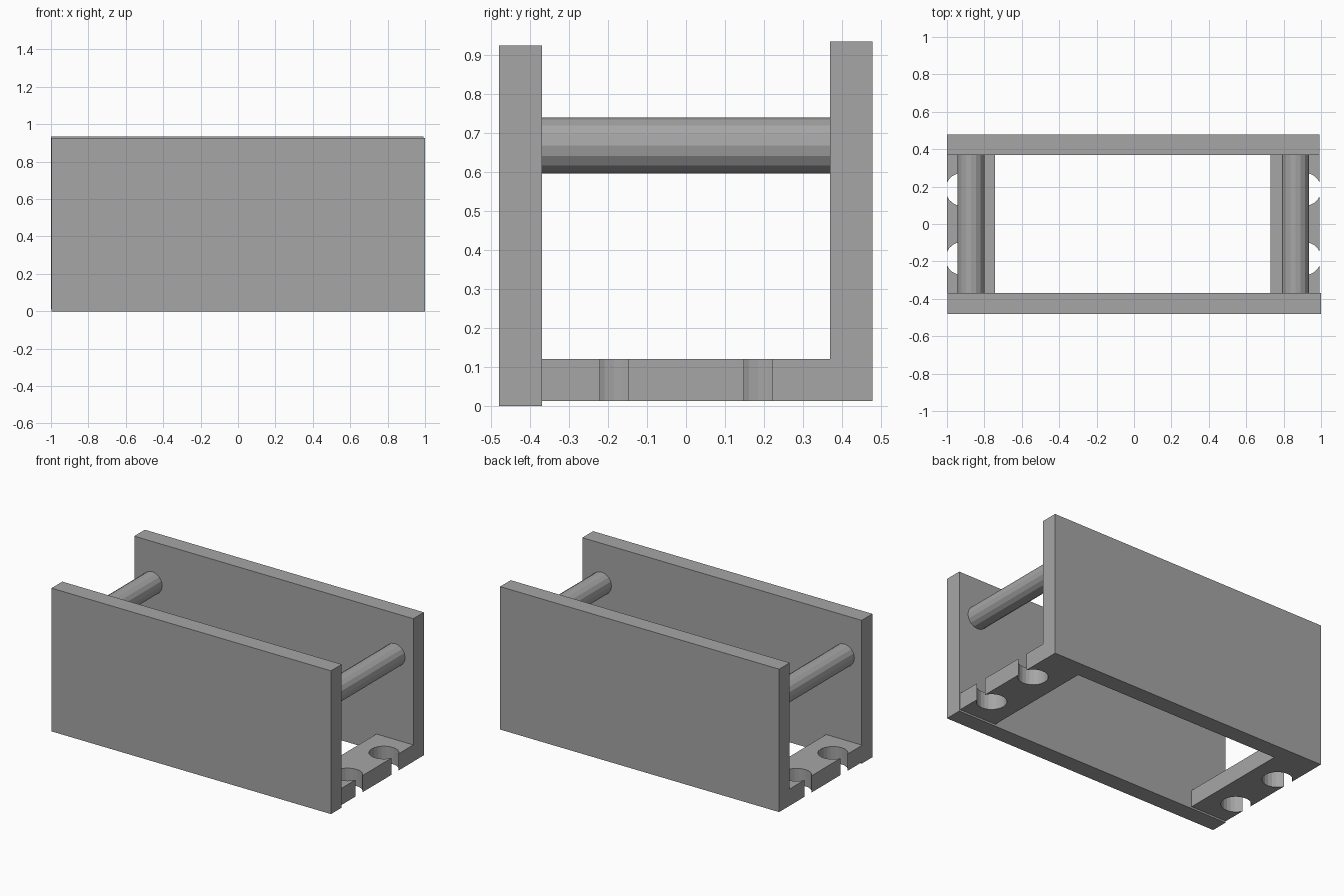
import bpy, bmesh, math
from mathutils import Matrix

cube = bpy.data.objects.get("Cube")
if cube:
    bpy.data.objects.remove(cube, do_unlink=True)

grey = bpy.data.materials.new("plain grey")
grey.use_nodes = True
colour = (0.38, 0.38, 0.38, 1)
grey.diffuse_color = colour
grey.node_tree.nodes["Principled BSDF"].inputs["Base Color"].default_value = colour


def finish(bm, name):
    bmesh.ops.recalc_face_normals(bm, faces=bm.faces)
    mesh = bpy.data.meshes.new(name)
    bm.to_mesh(mesh)
    bm.free()
    mesh.materials.append(grey)
    obj = bpy.data.objects.new(name, mesh)
    bpy.context.collection.objects.link(obj)


def prism(name, outline, z0, z1):
    """Extrude a flat outline from z0 up to z1."""
    bm = bmesh.new()
    face = bm.faces.new([bm.verts.new((x, y, z0)) for x, y in outline])
    top = bmesh.ops.extrude_face_region(bm, geom=[face])["geom"]
    verts = [v for v in top if isinstance(v, bmesh.types.BMVert)]
    bmesh.ops.translate(bm, verts=verts, vec=(0, 0, z1 - z0))
    finish(bm, name)


def panel(name, x0, x1, y0, y1, z0, z1):
    prism(name, [(x0, y0), (x1, y0), (x1, y1), (x0, y1)], z0, z1)


def notch(x_edge, y, half_width=0.036, radius=0.088, steps=20):
    """Round hole that breaks through the outer edge."""
    a = math.asin(half_width / radius)
    cx = x_edge - radius * math.cos(a)
    sweep = 2 * math.pi - 2 * a
    return [(cx + radius * math.cos(t), y + radius * math.sin(t))
            for t in (-a - sweep * i / steps for i in range(steps + 1))]


# Side panels
panel("front_panel", -0.996, 1.0, -0.48, -0.37, 0, 0.925)
panel("back_panel", -1.0, 0.993, 0.37, 0.478, 0.012, 0.935)

# Base strips with holes, and the cross bars above them
for side, sign, inner, outer, bar_x in (("left", 1, 0.73, 0.993, 0.863),
                                        ("right", -1, 0.742, 1.0, 0.872)):
    outline = [(inner, -0.37), (outer, -0.37)]
    for y in (-0.185, 0.185):
        outline += notch(outer, y)
    outline += [(outer, 0.37), (inner, 0.37)]
    prism(side + "_base_strip", [(sign * x, y) for x, y in outline], 0.012, 0.12)

    bm = bmesh.new()
    place = Matrix.Translation((sign * bar_x, 0, 0.668)) @ Matrix.Rotation(math.pi / 2, 4, "X")
    bmesh.ops.create_cone(bm, cap_ends=True, segments=16, radius1=0.072,
                          radius2=0.072, depth=0.74, matrix=place)
    finish(bm, side + "_cross_bar")
